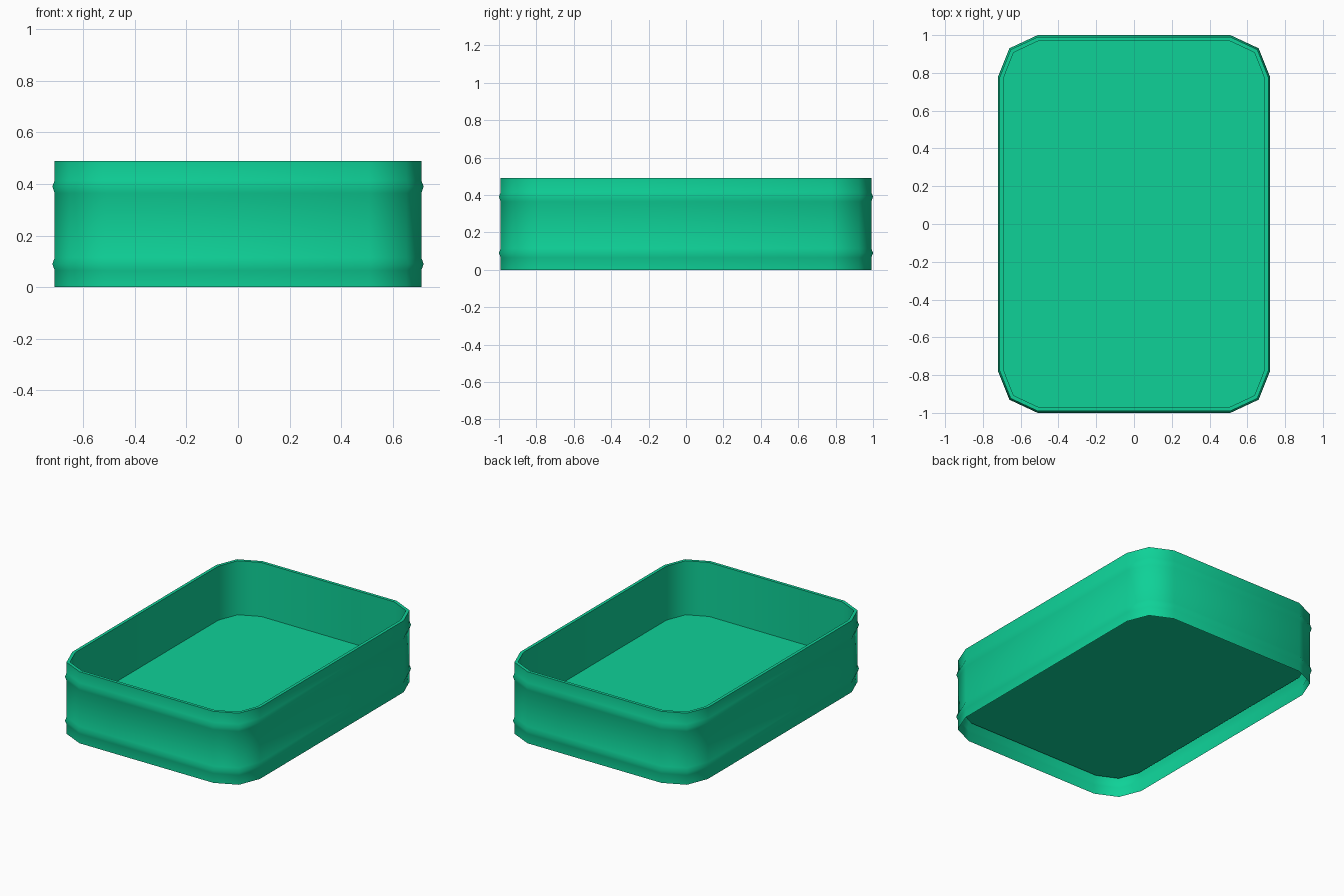
import bpy, bmesh, math

cube = bpy.data.objects.get("Cube")
if cube:
    bpy.data.objects.remove(cube, do_unlink=True)

green = bpy.data.materials.new("emerald green")
green.use_nodes = True
colour = (0.0045, 0.64, 0.312, 1)
green.diffuse_color = colour
green.node_tree.nodes["Principled BSDF"].inputs["Base Color"].default_value = colour


def outline(d):
    """Chamfered rectangle, inset by d, counter-clockwise."""
    corner = [(0.72 - d, 0.78 - 0.2 * d),
              (0.66 - 0.75 * d, 0.93 - 0.75 * d),
              (0.51 - 0.2 * d, 1 - d)]
    back = corner[::-1]
    return (corner + [(-x, y) for x, y in back]
            + [(-x, -y) for x, y in corner] + [(x, -y) for x, y in back])


# Wall section as (inset, height): outside with two ribs, rim, inside, floor edge
body, inner, height, floor_z = 0.009, 0.03, 0.49, 0.12
section = [(body, 0)]
for rib in (0.09, 0.39):
    section += [(body, rib - 0.025), (0, rib), (body, rib + 0.025)]
section += [(body, height), (inner, height), (inner, floor_z)]

# Tray shell: rings bridged upward and back down to the raised floor
bm = bmesh.new()
rings = [[bm.verts.new((x, y, z)) for x, y in outline(d)] for d, z in section]
for low, high in zip(rings, rings[1:]):
    n = len(low)
    for i in range(n):
        j = (i + 1) % n
        bm.faces.new((low[i], low[j], high[j], high[i]))
bm.faces.new(rings[-1])

mesh = bpy.data.meshes.new("tray")
bm.to_mesh(mesh)
bm.free()
mesh.materials.append(green)
tray = bpy.data.objects.new("tray", mesh)
bpy.context.collection.objects.link(tray)

# Smooth walls with crisp rim and floor edges
bpy.ops.object.select_all(action="DESELECT")
tray.select_set(True)
bpy.context.view_layer.objects.active = tray
bpy.ops.object.shade_smooth_by_angle(angle=math.radians(60))
